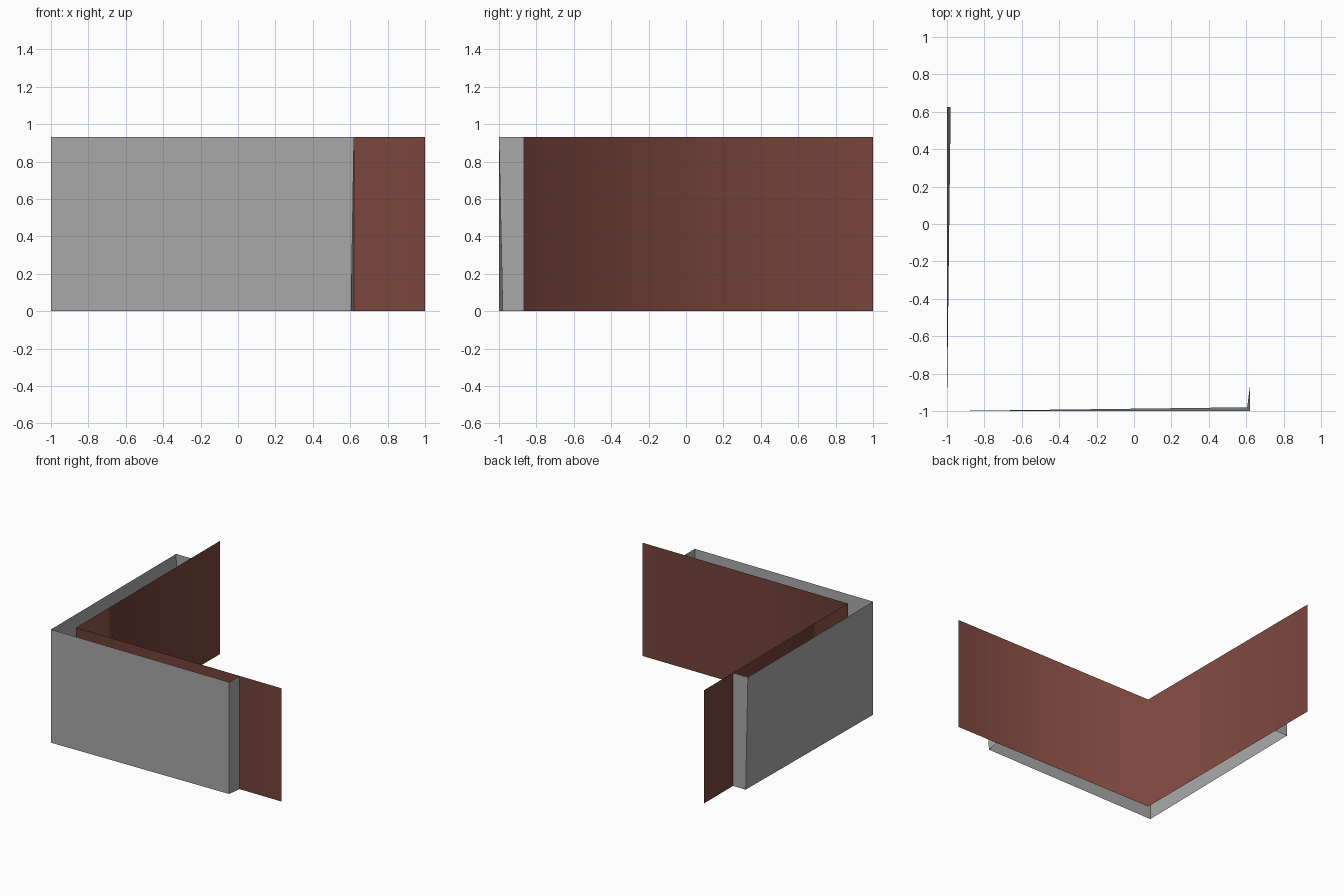
import bpy

if "Cube" in bpy.data.objects:
    bpy.data.objects.remove(bpy.data.objects["Cube"])

H = 0.93      # height of all walls
I = -0.865    # line of the inner walls


def material(name, rgb):
    m = bpy.data.materials.new(name)
    m.diffuse_color = (*rgb, 1)
    m.use_nodes = True
    m.node_tree.nodes["Principled BSDF"].inputs["Base Color"].default_value = m.diffuse_color
    return m


def strip(name, bottom, top, mat, smooth=False):
    """Open sheet of upright quads between a bottom path and a top path."""
    n = len(bottom)
    verts = [(x, y, 0) for x, y in bottom] + [(x, y, H) for x, y in top]
    faces = [(i, i + 1, n + i + 1, n + i) for i in range(n - 1)]
    me = bpy.data.meshes.new(name)
    me.from_pydata(verts, [], faces)
    me.materials.append(mat)
    for p in me.polygons:
        p.use_smooth = smooth
    ob = bpy.data.objects.new(name, me)
    bpy.context.collection.objects.link(ob)
    return ob


grey = material("grey", (0.40, 0.40, 0.40))
brown = material("red_brown", (0.19, 0.06, 0.045))

# Outer L-shaped casing with end caps, open above and below, ends leaning in slightly
strip("outer_casing",
      [(I, 0.625), (-0.98, 0.625), (-1, -1), (0.605, -0.98), (0.62, I)],
      [(I, 0.625), (-1, 0.625), (-1, -1), (0.62, -1), (0.62, I)], grey)

# Inner L-shaped wall, softly shaded across its corner
path = [(1, I), (I, I), (I, 1)]
strip("inner_wall", path, path, brown, smooth=True)
